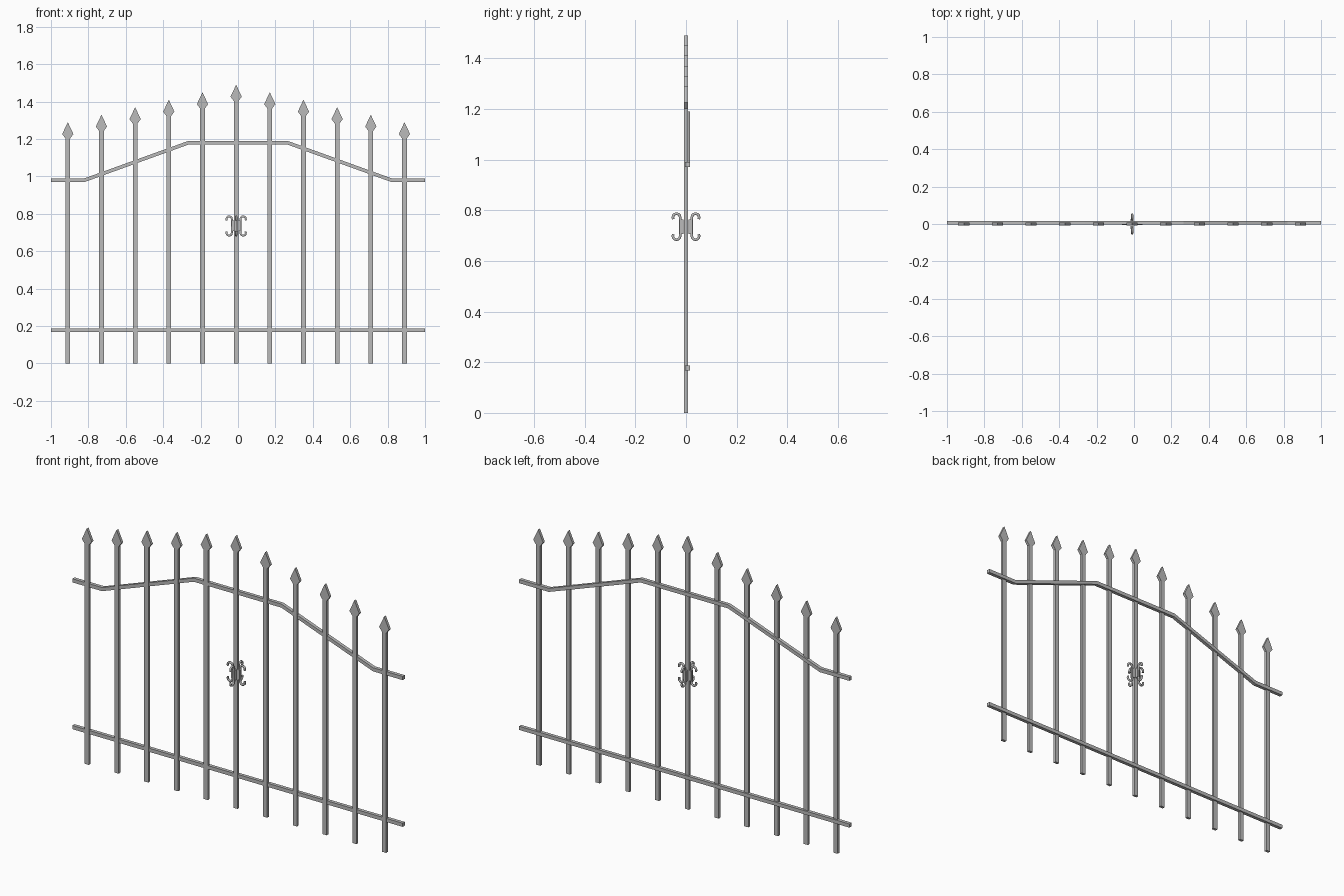
import bpy, bmesh, math

cube = bpy.data.objects.get("Cube")
if cube:
    bpy.data.objects.remove(cube, do_unlink=True)

iron = bpy.data.materials.new("grey iron")
iron.use_nodes = True
iron.diffuse_color = (0.5, 0.5, 0.5, 1)
iron.node_tree.nodes["Principled BSDF"].inputs["Base Color"].default_value = (0.5, 0.5, 0.5, 1)


def extrude_profile(name, points, y0, y1):
    """Solid made from an x-z outline, extruded along y."""
    bm = bmesh.new()
    face = bm.faces.new([bm.verts.new((x, y0, z)) for x, z in points])
    moved = bmesh.ops.extrude_face_region(bm, geom=[face])["geom"]
    bmesh.ops.translate(bm, vec=(0, y1 - y0, 0),
                        verts=[v for v in moved if isinstance(v, bmesh.types.BMVert)])
    bmesh.ops.recalc_face_normals(bm, faces=bm.faces)
    mesh = bpy.data.meshes.new(name)
    bm.to_mesh(mesh)
    bm.free()
    mesh.materials.append(iron)
    obj = bpy.data.objects.new(name, mesh)
    bpy.context.collection.objects.link(obj)
    return obj


def rail(name, path, half=0.01):
    outline = [(x, z - half) for x, z in path] + [(x, z + half) for x, z in reversed(path)]
    extrude_profile(name, outline, -0.004, 0.015)


# Horizontal rails, the upper one stepping up to a flat crown
rail("lower_rail", [(-1, 0.177), (1, 0.177)])
rail("upper_rail", [(-1, 0.98), (-0.82, 0.98), (-0.265, 1.18),
                    (0.265, 1.18), (0.82, 0.98), (1, 0.98)])

# Upright pickets with flat spearheads, rising toward the middle
CENTRE = -0.01
BAR = 0.0125
for i in range(-5, 6):
    x = CENTRE + 0.18 * i
    tip = 1.49 - 0.04 * abs(i)
    base = tip - 0.088
    extrude_profile(f"picket_{i + 6}",
                    [(x - BAR, 0), (x + BAR, 0), (x + BAR, base), (x - BAR, base)],
                    -0.008, 0.007)
    extrude_profile(f"spearhead_{i + 6}",
                    [(x - 0.012, base), (x + 0.012, base), (x + 0.03, base + 0.024),
                     (x, tip), (x - 0.03, base + 0.024)], -0.008, 0.007)

# Ornament: four scrolls around the middle picket, each with a thick collar
MID = 0.735
R, OUT, RISE = 0.0145, 0.0375, 0.037
hook = [(OUT + R * math.cos(a), RISE + R * math.sin(a))
        for a in (math.radians(-30 + 30 * k) for k in range(8))]
path = hook + [(r, -z) for r, z in reversed(hook)]
for k in range(4):
    turn = k * math.pi / 2
    curve = bpy.data.curves.new(f"scroll_{k + 1}", "CURVE")
    curve.dimensions = "3D"
    curve.bevel_depth = 0.006
    curve.bevel_resolution = 1
    curve.use_fill_caps = True
    spline = curve.splines.new("POLY")
    spline.points.add(len(path) - 1)
    for point, (r, z) in zip(spline.points, path):
        point.co = (r, 0, z, 1)
    curve.materials.append(iron)
    scroll = bpy.data.objects.new(f"scroll_{k + 1}", curve)
    bpy.context.collection.objects.link(scroll)
    scroll.location = (CENTRE, 0, MID)
    scroll.rotation_euler.z = turn

    collar = extrude_profile(f"scroll_collar_{k + 1}",
                             [(0.01, -0.028), (0.026, -0.028), (0.026, 0.028), (0.01, 0.028)],
                             -0.008, 0.008)
    collar.location = (CENTRE, 0, MID)
    collar.rotation_euler.z = turn
